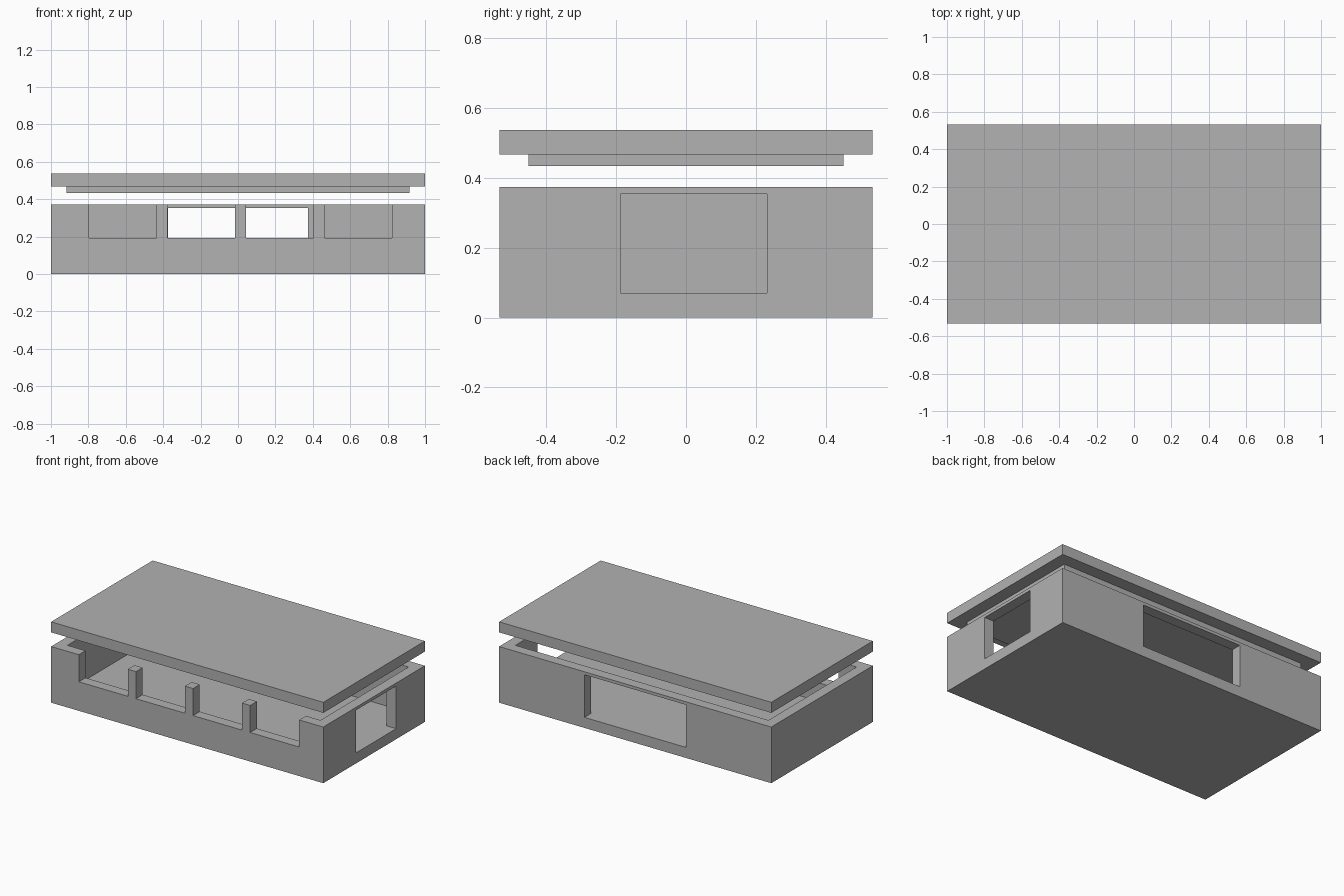
import bpy
from mathutils import Vector

cube = bpy.data.objects.get("Cube")
if cube:
    bpy.data.objects.remove(cube, do_unlink=True)

grey = bpy.data.materials.new("plain grey")
grey.use_nodes = True
colour = (0.445, 0.445, 0.445, 1)
grey.diffuse_color = colour
grey.node_tree.nodes["Principled BSDF"].inputs["Base Color"].default_value = colour

HALF_X, HALF_Y = 1.0, 0.533
WALL = 0.07
RIM = 0.373          # top of the tray walls
LID = 0.467          # underside of the floating lid


def box(name, low, high):
    """Axis-aligned box between two corners."""
    low, high = Vector(low), Vector(high)
    bpy.ops.mesh.primitive_cube_add(size=1, location=(low + high) / 2)
    obj = bpy.context.object
    obj.name = name
    obj.scale = high - low
    bpy.ops.object.transform_apply(location=False, rotation=False, scale=True)
    obj.data.materials.append(grey)
    return obj


def cut(target, low, high):
    """Subtract a box from the target."""
    cutter = box("cutter", low, high)
    cutter.hide_render = True
    mod = target.modifiers.new("cut", 'BOOLEAN')
    mod.operation = 'DIFFERENCE'
    mod.solver = 'EXACT'
    mod.object = cutter
    bpy.context.view_layer.objects.active = target
    bpy.ops.object.modifier_apply(modifier=mod.name)
    bpy.data.objects.remove(cutter, do_unlink=True)


# Open tray with a hollow inside
tray = box("tray", (-HALF_X, -HALF_Y, 0), (HALF_X, HALF_Y, RIM))
inner_x, inner_y = HALF_X - WALL, HALF_Y - WALL
cut(tray, (-inner_x, -inner_y, WALL), (inner_x, inner_y, 1))

# Four open notches along the front wall
for i in range(4):
    x = -0.797 + i * 0.42
    cut(tray, (x, -1, 0.193), (x + 0.36, -inner_y + 0.02, 1))

# Window in the left wall and wide window in the back wall
cut(tray, (inner_x - 0.02, -0.187, WALL), (2, 0.232, 0.353))
cut(tray, (-0.373, inner_y - 0.02, WALL), (0.373, 1, 0.353))

# Lid hovering above, with a locating step below it
box("lid_top", (-HALF_X, -HALF_Y, LID), (HALF_X, HALF_Y, LID + WALL))
box("lid_step", (-0.917, -0.45, LID - 0.033), (0.917, 0.45, LID))
